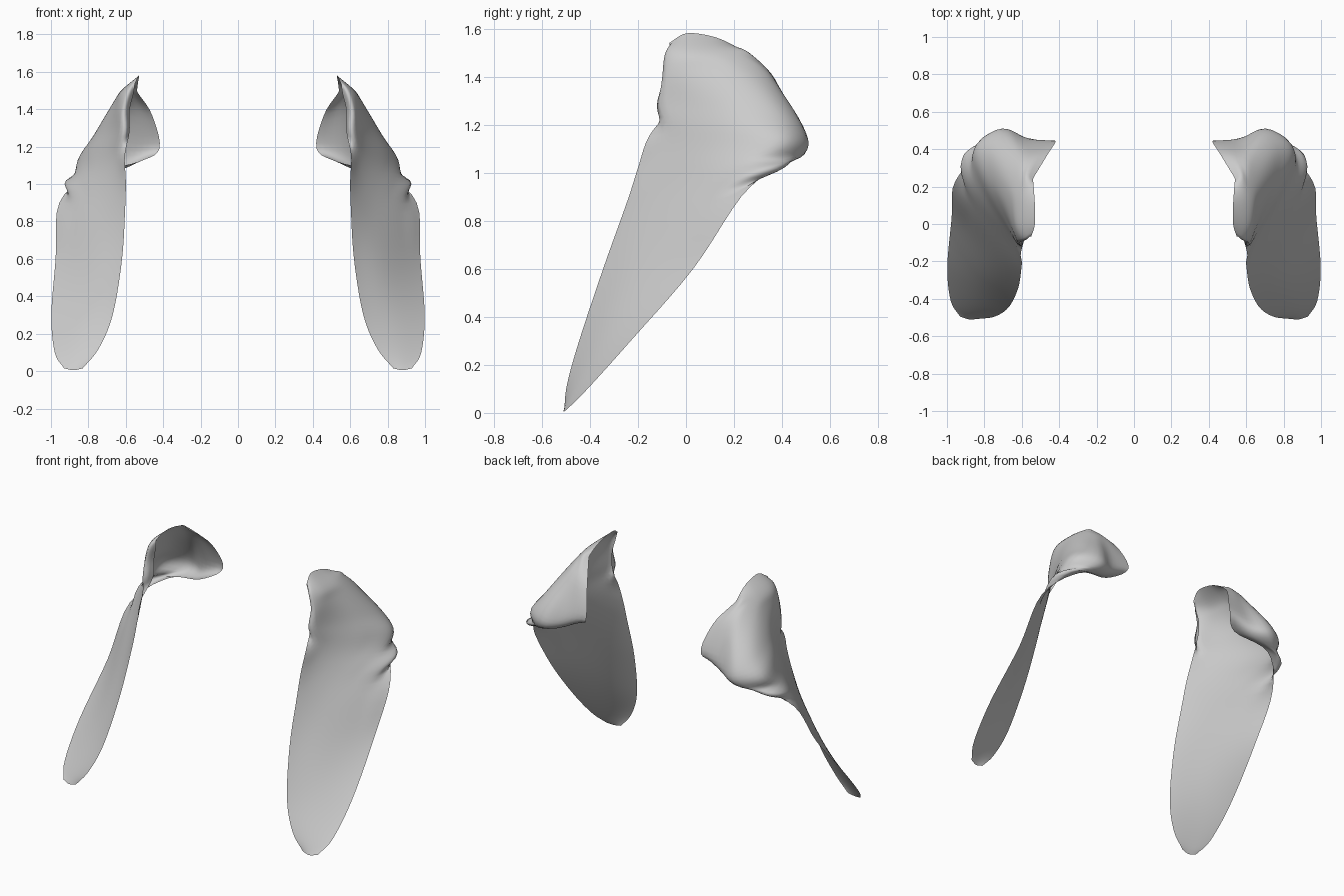
import bpy, bmesh
from mathutils import Vector

# Cross-sections of one ear from tip to base; each runs front rim -> flap -> back hood
flap = [
    [(.83, -.507, .015), (.88, -.51, .005), (.93, -.495, .015)],
    [(.745, -.495, .12), (.87, -.46, .10), (.98, -.41, .10)],
    [(.67, -.445, .30), (.83, -.35, .30), (.998, -.23, .30)],
    [(.62, -.345, .60), (.78, -.20, .60), (.975, .03, .60)],
    [(.603, -.245, .88), (.70, -.12, .88), (.85, .07, .89), (.955, .23, .90)],
]
hood = [
    [(.60, -.20, 1.02), (.67, -.08, 1.03), (.83, .15, 1.03), (.92, .33, 1.02), (.86, .41, 1.02), (.78, .39, 1.05)],
    [(.605, -.155, 1.15), (.66, -.05, 1.16), (.80, .20, 1.16), (.855, .40, 1.12), (.73, .495, 1.08), (.62, .44, 1.08), (.53, .36, 1.12)],
    [(.58, -.06, 1.28), (.61, -.125, 1.28), (.66, -.02, 1.28), (.75, .20, 1.28), (.77, .39, 1.24), (.69, .485, 1.20), (.57, .455, 1.18), (.42, .445, 1.19)],
    [(.58, -.05, 1.39), (.61, -.10, 1.40), (.65, 0, 1.42), (.67, .20, 1.43), (.62, .33, 1.42), (.54, .37, 1.39), (.46, .375, 1.37)],
    [(.56, -.06, 1.48), (.585, -.085, 1.50), (.62, 0, 1.50), (.615, .15, 1.505), (.58, .26, 1.50), (.53, .26, 1.48)],
    [(.55, -.07, 1.54), (.53, 0, 1.58), (.53, .10, 1.57), (.535, .18, 1.54), (.54, .24, 1.50)],
]


def spline(pts, steps):
    """Catmull-Rom curve through pts."""
    p = [Vector(q) for q in pts]
    p = [2 * p[0] - p[1]] + p + [2 * p[-1] - p[-2]]
    out = []
    for i in range(1, len(p) - 2):
        a, b, c, d = p[i - 1:i + 3]
        for k in range(steps):
            t = k / steps
            out.append(.5 * (2 * b + (c - a) * t + (2 * a - 5 * b + 4 * c - d) * t * t
                             + (3 * b - a - 3 * c + d) * t ** 3))
    return out + [p[-2]]


def resample(pts, n):
    """n evenly spaced points along a polyline."""
    lens = [0]
    for a, b in zip(pts, pts[1:]):
        lens.append(lens[-1] + (b - a).length)
    out, j = [], 0
    for i in range(n):
        s = lens[-1] * i / (n - 1)
        while j < len(pts) - 2 and lens[j + 1] < s:
            j += 1
        t = (s - lens[j]) / max(lens[j + 1] - lens[j], 1e-9)
        out.append(pts[j].lerp(pts[j + 1], t))
    return out


def make_ear(name, side):
    n = 33
    rows = [resample(spline(r, 10), n) for r in flap + hood]
    cols = [spline(c, 5) for c in zip(*rows)]
    bm = bmesh.new()
    grid = [[bm.verts.new((v.x * side, v.y, v.z)) for v in c] for c in cols]
    for a, b in zip(grid, grid[1:]):
        for k in range(len(a) - 1):
            f = [a[k], b[k], b[k + 1], a[k + 1]]
            bm.faces.new(f if side > 0 else f[::-1]).smooth = True
    me = bpy.data.meshes.new(name)
    bm.to_mesh(me)
    bm.free()
    bpy.context.collection.objects.link(bpy.data.objects.new(name, me))


# Mirrored pair of drooping ears
make_ear("ear_right", 1)
make_ear("ear_left", -1)
